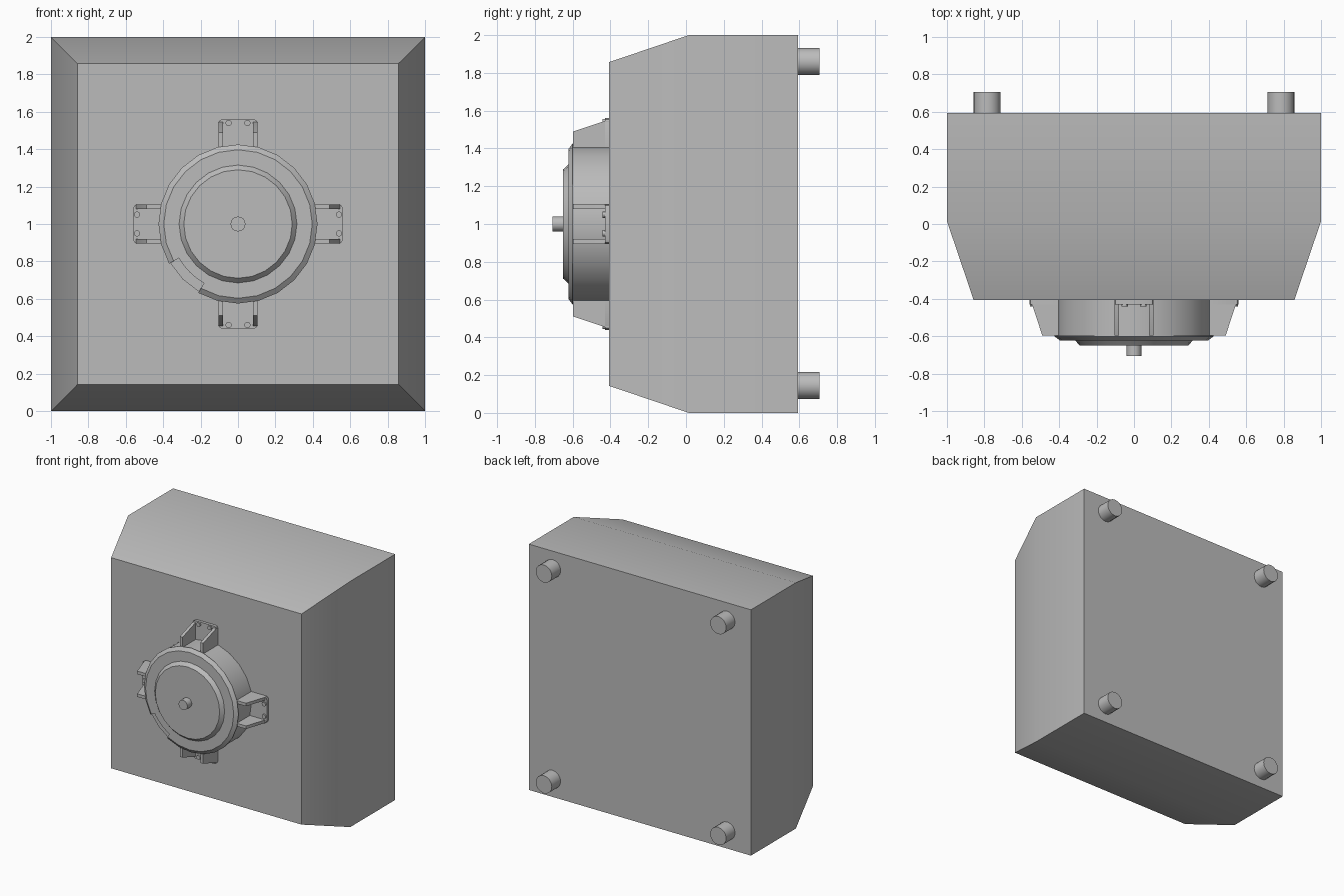
import bpy, bmesh
from math import radians, cos, sin, tau
from mathutils import Matrix, Vector

if "Cube" in bpy.data.objects:
    bpy.data.objects.remove(bpy.data.objects["Cube"])

grey = bpy.data.materials.new("plain grey")
grey.use_nodes = True
COLOUR = (0.5, 0.5, 0.5, 1)
grey.diffuse_color = COLOUR
grey.node_tree.nodes["Principled BSDF"].inputs["Base Color"].default_value = COLOUR

FACE, BACK, END = -0.407, 0.593, 0.707   # box front, box back, outermost depth
RIM = -0.597                             # front of the motor can
CENTRE = Vector((0, 0, 1))


def finish(name, bm, smooth=True):
    bmesh.ops.recalc_face_normals(bm, faces=bm.faces)
    mesh = bpy.data.meshes.new(name)
    bm.to_mesh(mesh)
    bm.free()
    mesh.materials.append(grey)
    obj = bpy.data.objects.new(name, mesh)
    bpy.context.collection.objects.link(obj)
    if smooth:
        smooth_object(obj)
    return obj


def smooth_object(obj):
    bpy.ops.object.select_all(action="DESELECT")
    obj.select_set(True)
    bpy.context.view_layer.objects.active = obj
    bpy.ops.object.shade_smooth_by_angle(angle=radians(30))


def loft(bm, rings):
    """Bridge equal rings of points and cap both ends."""
    rows = [[bm.verts.new(p) for p in ring] for ring in rings]
    n = len(rows[0])
    for a, b in zip(rows, rows[1:]):
        for i in range(n):
            j = (i + 1) % n
            bm.faces.new((a[i], a[j], b[j], b[i]))
    bm.faces.new(rows[0])
    bm.faces.new(rows[-1])


def turned(bm, profile, sides, centre=CENTRE):
    """Turn (radius, y) pairs about an axis along y."""
    loft(bm, [[centre + Vector((r * cos(tau * i / sides), y, r * sin(tau * i / sides)))
               for i in range(sides)] for r, y in profile])


# Main box with a tapered front
bm = bmesh.new()
loft(bm, [[(x * w, y, 1 + z * w) for x, z in ((-1, -1), (1, -1), (1, 1), (-1, 1))]
          for w, y in ((0.857, FACE), (1, 0.015), (1, BACK))])
finish("box_body", bm)

# Four round feet on the back
for side, x in (("right", -0.785), ("left", 0.785)):
    for level, z in (("lower", 0.145), ("upper", 1.86)):
        bm = bmesh.new()
        turned(bm, [(0.072, BACK - 0.01), (0.072, END)], 16, Vector((x, 0, z)))
        finish(f"{level}_{side}_foot", bm)

# Motor can, stepped lid and shaft
bm = bmesh.new()
turned(bm, [(0.418, FACE + 0.01), (0.418, RIM)], 24)
finish("motor_can", bm)

bm = bmesh.new()
turned(bm, [(0.425, RIM), (0.425, RIM - 0.004), (0.397, -0.622), (0.315, -0.622),
            (0.29, -0.65)], 24)
lid = finish("motor_lid", bm, False)

bm = bmesh.new()
turned(bm, [(0.04, -0.64), (0.04, -END)], 16)
finish("motor_shaft", bm)

# Notch through the lid rim
angles = [radians(a) for a in range(210, 241, 5)]
outline = [(0.365, a) for a in angles] + [(0.5, a) for a in reversed(angles)]
bm = bmesh.new()
loft(bm, [[(r * cos(a), y, 1 + r * sin(a)) for r, a in outline]
          for y in (-0.7, RIM + 0.01)])
cutter = finish("notch_cutter", bm, False)
cutter.hide_render = True
cut = lid.modifiers.new("notch", "BOOLEAN")
cut.object, cut.operation, cut.solver = cutter, "DIFFERENCE", "EXACT"
bpy.context.view_layer.objects.active = lid
bpy.ops.object.modifier_apply(modifier=cut.name)
bpy.data.objects.remove(cutter)
smooth_object(lid)

# Four mounting brackets: flange, two gussets and two bolts each
for turn, name in enumerate(("upper", "left", "lower", "right")):
    bm = bmesh.new()
    half, tip, c = 0.105, 0.56, 0.02
    flange = [(-half, 0.39), (half, 0.39), (half, tip - c), (half - c * 0.3, tip - c * 0.3),
              (half - c, tip), (c - half, tip), (c * 0.3 - half, tip - c * 0.3),
              (-half, tip - c)]
    loft(bm, [[(x, y, z) for x, z in flange] for y in (FACE + 0.005, -0.43)])
    gusset = [(FACE, 0.39), (RIM, 0.39), (RIM, 0.49), (-0.43, 0.545), (FACE, 0.545)]
    for s in (-1, 1):
        loft(bm, [[(s * x, y, z) for y, z in gusset] for x in (0.08, half)])
        turned(bm, [(0.017, -0.425), (0.017, -0.442)], 12, Vector((s * 0.05, 0, 0.54)))
    bm.transform(Matrix.Translation(CENTRE) @ Matrix.Rotation(turn * tau / 4, 4, "Y"))
    finish(f"{name}_bracket", bm)
